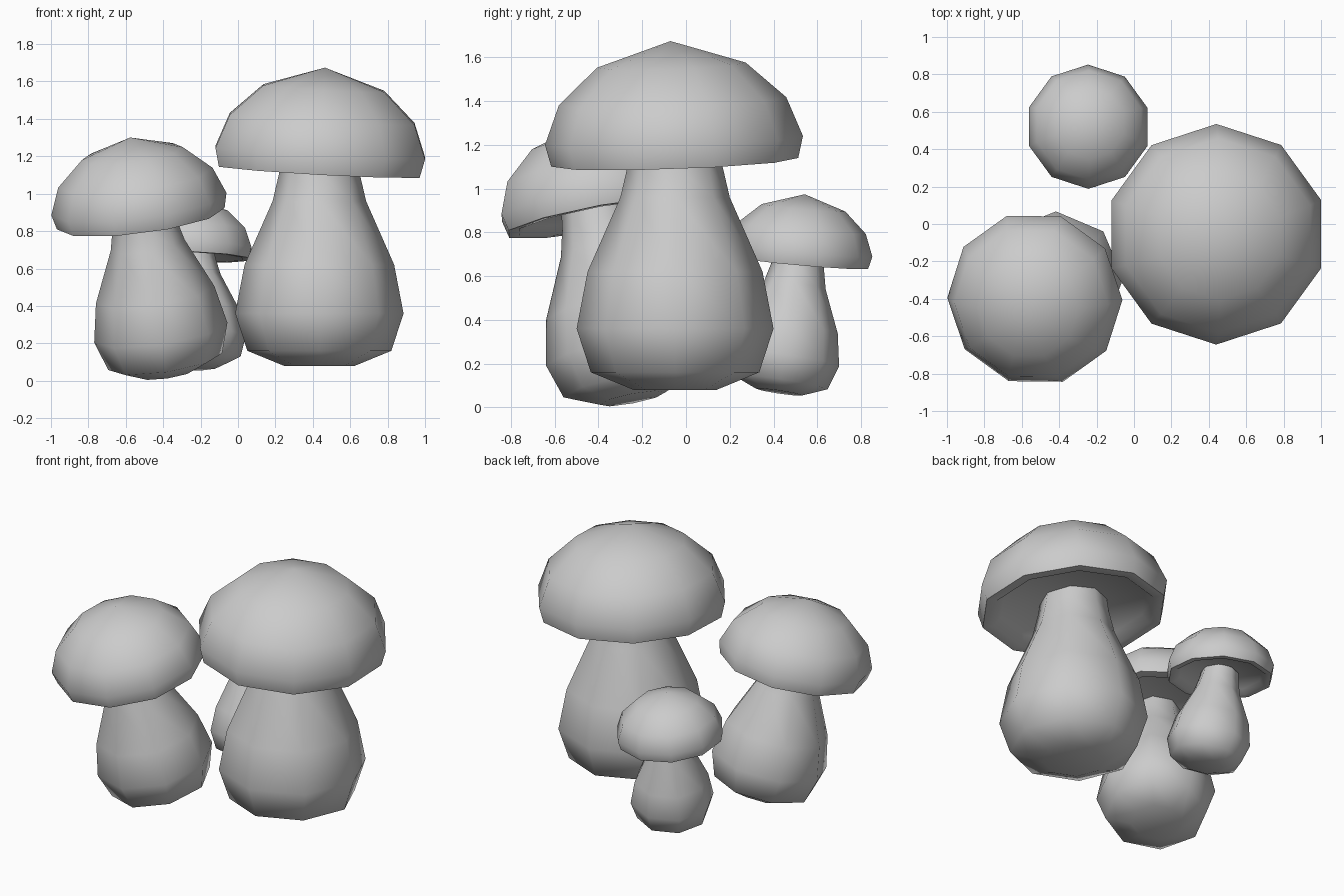
import bpy, bmesh, math
from mathutils import Vector

cube = bpy.data.objects.get("Cube")
if cube:
    bpy.data.objects.remove(cube, do_unlink=True)

# Single plain material
clay = bpy.data.materials.new("pale_grey")
clay.use_nodes = True
GREY = (0.6, 0.6, 0.6, 1)
clay.diffuse_color = GREY
clay.node_tree.nodes["Principled BSDF"].inputs["Base Color"].default_value = GREY

# Profiles as (radius, height), top to bottom
CAP = [(0, .455), (.34, .345), (.52, .18), (.59, 0), (.565, -.1),
       (.5, -.1), (.45, -.05), (0, -.02)]
STEM = [(0, 1.13), (.2, 1.13), (.215, 1.03), (.25, .88), (.4, .54),
        (.45, .28), (.385, .08), (.19, 0), (0, 0)]


def lathe(name, profile, sides, turn, scale, origin, axis):
    """Spin a profile into a closed solid, then lean it along the axis."""
    bm = bmesh.new()
    rings = []
    for r, z in profile:
        if r == 0:
            rings.append([bm.verts.new((0, 0, z))] * sides)
            continue
        angles = [turn + math.tau * i / sides for i in range(sides)]
        rings.append([bm.verts.new((r * math.cos(a), r * math.sin(a), z)) for a in angles])
    for upper, lower in zip(rings, rings[1:]):
        for i in range(sides):
            j = (i + 1) % sides
            loop = dict.fromkeys([upper[i], lower[i], lower[j], upper[j]])
            bm.faces.new(list(loop))
    bmesh.ops.recalc_face_normals(bm, faces=bm.faces)

    mesh = bpy.data.meshes.new(name)
    bm.to_mesh(mesh)
    bm.free()
    mesh.materials.append(clay)
    ob = bpy.data.objects.new(name, mesh)
    bpy.context.collection.objects.link(ob)
    ob.rotation_mode = 'QUATERNION'
    ob.rotation_quaternion = Vector((0, 0, 1)).rotation_difference(Vector(axis))
    ob.location = origin
    ob.scale = (scale,) * 3
    bpy.ops.object.select_all(action='DESELECT')
    ob.select_set(True)
    bpy.context.view_layer.objects.active = ob
    bpy.ops.object.shade_smooth_by_angle(angle=math.radians(75))


def mushroom(name, scale, base, stem_axis, rim, cap_axis, cap_turn):
    lathe(name + "_stem", STEM, 8, 0, scale, base, stem_axis)
    lathe(name + "_cap", CAP, 10, cap_turn, scale, rim, cap_axis)


QUARTER = math.pi / 2
mushroom("large_mushroom", 1, (.435, -.05, .08), (0, 0, 1),
         (.44, -.055, 1.22), (.055, -.035, 1), QUARTER)
mushroom("medium_mushroom", .8, (-.38, -.245, .04), (-.15, -.19, 1),
         (-.53, -.4, .945), (-.13, -.18, 1), 0)
mushroom("small_mushroom", .565, (-.2, .425, .07), (-.07, .15, 1),
         (-.245, .52, .718), (.04, .09, 1), QUARTER)
